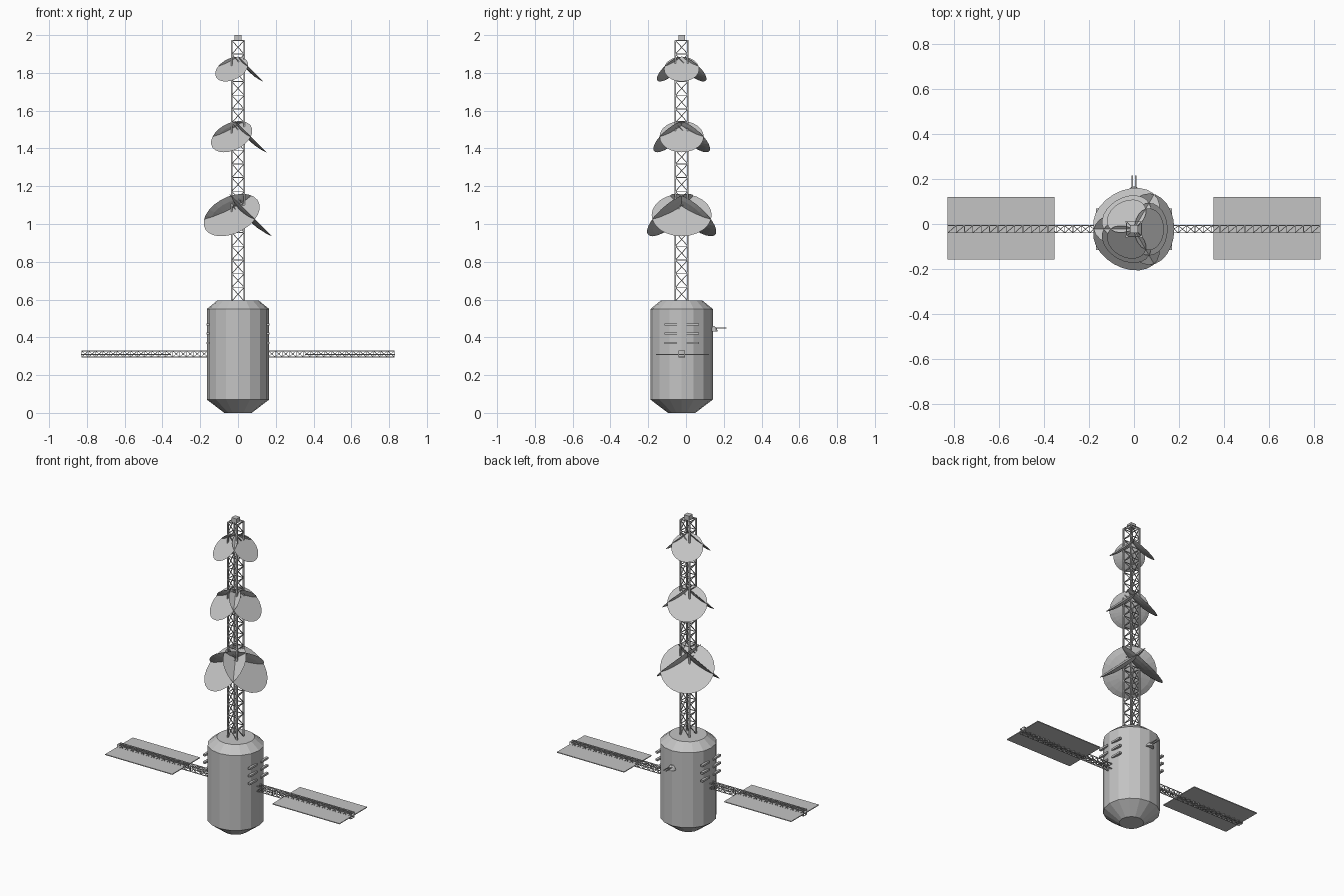
import bpy, bmesh, math
from mathutils import Matrix, Vector

if "Cube" in bpy.data.objects:
    bpy.data.objects.remove(bpy.data.objects["Cube"])

CY = -0.023  # y of the main axis

grey = bpy.data.materials.new("light_grey")
grey.diffuse_color = (0.55, 0.55, 0.55, 1)
grey.use_nodes = True
grey.node_tree.nodes["Principled BSDF"].inputs["Base Color"].default_value = grey.diffuse_color


def finish(bm, name, matrix=Matrix()):
    bmesh.ops.recalc_face_normals(bm, faces=bm.faces)
    me = bpy.data.meshes.new(name)
    bm.to_mesh(me)
    bm.free()
    me.materials.append(grey)
    ob = bpy.data.objects.new(name, me)
    ob.matrix_world = matrix
    bpy.context.collection.objects.link(ob)
    return ob


def add_box(bm, centre, size):
    m = Matrix.Translation(centre) @ Matrix.Diagonal((*size, 1))
    bmesh.ops.create_cube(bm, size=1, matrix=m)


def add_beam(bm, a, b, w):
    a, b = Vector(a), Vector(b)
    d = b - a
    rot = d.to_track_quat('Z', 'Y').to_matrix().to_4x4()
    m = Matrix.Translation((a + b) / 2) @ rot @ Matrix.Diagonal((w, w, d.length, 1))
    bmesh.ops.create_cube(bm, size=1, matrix=m)


def lathe(name, profile, sides, matrix):
    """Closed solid of revolution from (radius, z) points; radius 0 closes to a tip."""
    bm = bmesh.new()
    rings = []
    for r, z in profile:
        n = 1 if r == 0 else sides
        rings.append([bm.verts.new((r * math.cos(2 * math.pi * i / sides),
                                    r * math.sin(2 * math.pi * i / sides), z)) for i in range(n)])
    for lo, hi in zip(rings, rings[1:]):
        for i in range(sides):
            j = (i + 1) % sides
            if len(hi) == 1:
                bm.faces.new((lo[i], lo[j], hi[0]))
            else:
                bm.faces.new((lo[i], lo[j], hi[j], hi[i]))
    for ring in (rings[0], rings[-1]):
        if len(ring) > 1:
            bm.faces.new(ring)
    return finish(bm, name, matrix)


def truss(name, length, half, bays, leg, thin, matrix):
    """Square lattice beam along local z."""
    bm = bmesh.new()
    corners = [(-half, -half), (half, -half), (half, half), (-half, half)]
    step = length / bays
    for x, y in corners:
        add_beam(bm, (x, y, 0), (x, y, length), leg)
    for k in range(bays + 1):
        z = k * step
        for i in range(4):
            p, q = corners[i], corners[(i + 1) % 4]
            add_beam(bm, (*p, z), (*q, z), thin)
            if k < bays:
                add_beam(bm, (*p, z + step), (*q, z), thin)
    return finish(bm, name, matrix)


# Main body with tapered ends
lathe("body", [(0.072, 0), (0.165, 0.07), (0.165, 0.55), (0.11, 0.595)], 16,
      Matrix.Translation((0, CY, 0)))

# Tall lattice mast with a cap box
truss("mast", 1.38, 0.033, 19, 0.008, 0.004, Matrix.Translation((0, CY, 0.592)))
bm = bmesh.new()
add_box(bm, (0, CY, 1.985), (0.036, 0.036, 0.03))
for s in (-1, 1):
    add_beam(bm, (-0.033, CY - 0.033 * s, 1.972), (0.033, CY + 0.033 * s, 1.972), 0.004)
finish(bm, "mast_cap")

# Three tiers of three tilted dishes: flat face outward, shallow domed back
for tier, (z, r) in enumerate([(1.0475, 0.159), (1.4625, 0.117), (1.82, 0.093)]):
    d = 0.18 * r
    profile = [(r, 0), (0.8 * r, -0.4 * d), (0.45 * r, -0.82 * d), (0, -d)]
    for k in range(3):
        m = (Matrix.Translation((0, CY, z)) @ Matrix.Rotation(k * 2 * math.pi / 3, 4, 'Z')
             @ Matrix.Translation((0.067, 0, 0)) @ Matrix.Rotation(math.radians(45), 4, 'Y'))
        lathe(f"dish_{tier + 1}_{k + 1}", profile, 24, m)

# Solar wings and vent bars on both sides
for s, side in ((-1, "left"), (1, "right")):
    m = Matrix.Translation((s * 0.16, CY, 0.312)) @ Matrix.Rotation(s * math.pi / 2, 4, 'Y')
    truss(f"{side}_arm", 0.668, 0.016, 18, 0.004, 0.003, m)
    bm = bmesh.new()
    add_box(bm, (s * 0.592, CY + 0.004, 0.31), (0.476, 0.28, 0.005))
    finish(bm, f"{side}_solar_panel")
    bm = bmesh.new()
    for z in (0.37, 0.42, 0.468):
        for t in (-1, 1):
            add_box(bm, (s * 0.16, CY + t * 0.056, z), (0.016, 0.072, 0.012))
    finish(bm, f"{side}_vent_bars")

# Small rear antenna: cone housing with two rods
lathe("rear_antenna_housing", [(0.026, 0.432), (0.02, 0.448), (0.008, 0.46)], 12,
      Matrix.Translation((0, 0.142, 0)))
bm = bmesh.new()
for s in (-1, 1):
    add_beam(bm, (s * 0.008, 0.13, 0.45), (s * 0.008, 0.215, 0.45), 0.005)
finish(bm, "rear_antenna_rods")
